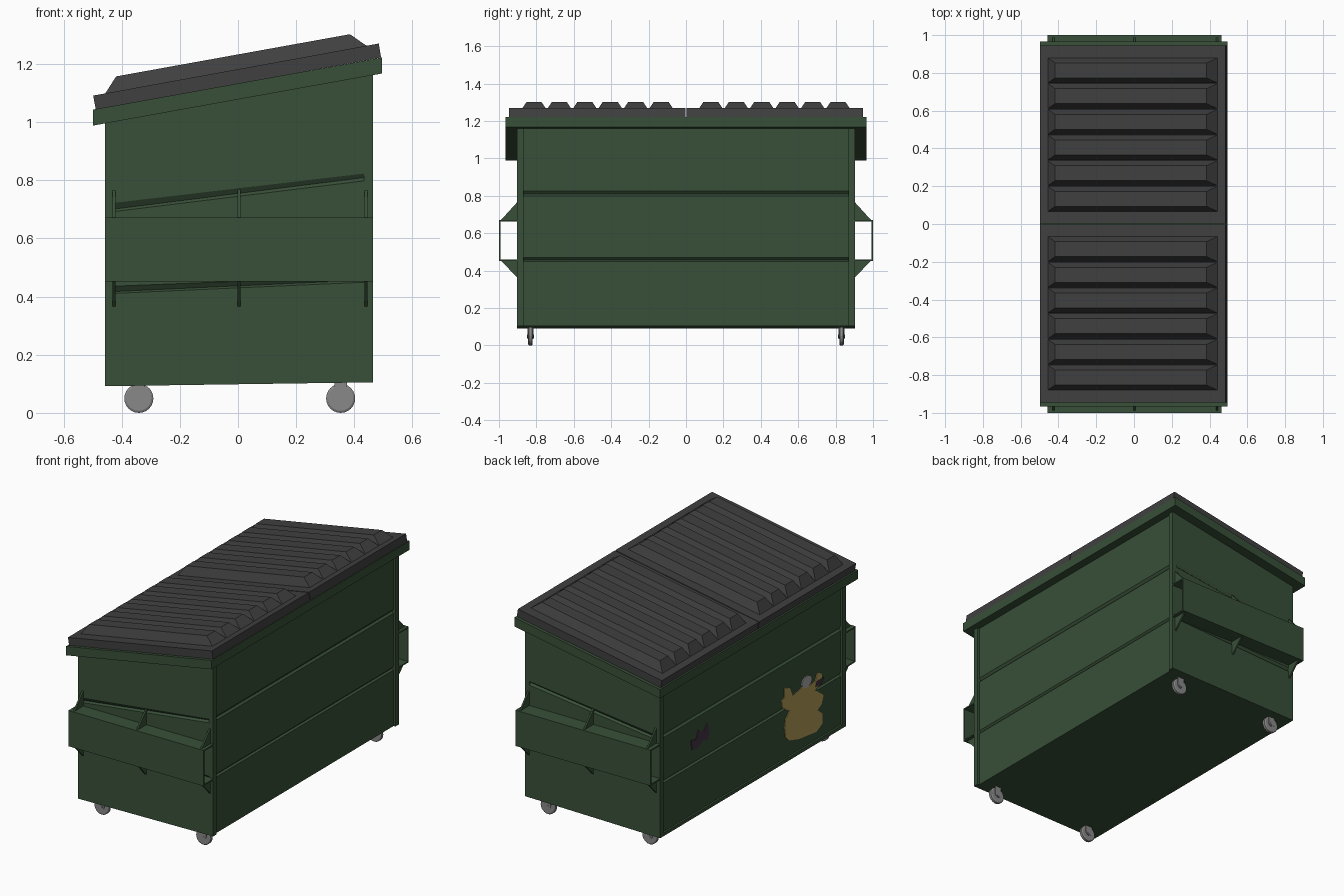
import bpy, bmesh
from math import pi, cos, sin

cube = bpy.data.objects.get("Cube")
if cube:
    bpy.data.objects.remove(cube, do_unlink=True)


def material(name, r, g, b):
    m = bpy.data.materials.new(name)
    m.use_nodes = True
    m.diffuse_color = (r, g, b, 1)
    m.node_tree.nodes["Principled BSDF"].inputs["Base Color"].default_value = (r, g, b, 1)
    return m


green = material("dark_green_paint", .04, .08, .04)
lid_grey = material("charcoal_plastic", .05, .05, .05)
steel = material("wheel_grey", .25, .25, .25)
ochre = material("ochre_paint", .44, .34, .1)
pale = material("pale_grey_paint", .4, .4, .4)
plum = material("plum_paint", .058, .035, .058)


def finish(name, bm, mat):
    bmesh.ops.recalc_face_normals(bm, faces=bm.faces)
    mesh = bpy.data.meshes.new(name)
    bm.to_mesh(mesh)
    bm.free()
    mesh.materials.append(mat)
    obj = bpy.data.objects.new(name, mesh)
    bpy.context.collection.objects.link(obj)
    return obj


def loft(name, rings, mat):
    """Skin equal-sized rings of points and cap both ends."""
    bm = bmesh.new()
    loops = [[bm.verts.new(p) for p in ring] for ring in rings]
    n = len(loops[0])
    for a, b in zip(loops, loops[1:]):
        for i in range(n):
            j = (i + 1) % n
            bm.faces.new((a[i], a[j], b[j], b[i]))
    bm.faces.new(loops[0])
    bm.faces.new(loops[-1])
    return finish(name, bm, mat)


def prism_y(name, xz, y0, y1, mat):
    return loft(name, [[(x, y, z) for x, z in xz] for y in (y0, y1)], mat)


def prism_x(name, yz, x0, x1, mat):
    return loft(name, [[(x, y, z) for y, z in yz] for x in (x0, x1)], mat)


def box(name, x0, x1, y0, y1, z0, z1, mat):
    return prism_y(name, [(x0, z0), (x1, z0), (x1, z1), (x0, z1)], y0, y1, mat)


# Body: stacked sloping rings with two pressed grooves
LEFT, RIGHT, END, RECESS = -.457, .464, .904, .012
levels = [(.092, .105, 0), (.41, .45, 0), (.417, .457, .012), (.435, .47, 0),
          (.69, .80, 0), (.70, .81, .012), (.72, .825, 0), (1.01, 1.17, 0)]
rings = []
for zl, zr, inset in levels:
    xl, xr, y = LEFT + RECESS + inset, RIGHT - RECESS - inset, END - inset
    rings.append([(xl, -y, zl), (xr, -y, zr), (xr, y, zr), (xl, y, zl)])
loft("body", rings, green)

# Corner posts and bottom ledge
for s, end in ((-1, "front"), (1, "back")):
    y0, y1 = sorted((s * .87, s * END))
    box(end + "_low_post", LEFT, LEFT + .03, y0, y1, .092, 1.01, green)
    box(end + "_high_post", RIGHT - .03, RIGHT, y0, y1, .105, 1.165, green)
box("bottom_ledge", LEFT, LEFT + .03, -END, END, .092, .112, green)

# Sloping rim
prism_y("rim", [(-.498, .988), (.495, 1.167), (.495, 1.222), (-.498, 1.043)],
        -.965, .965, green)

# Two lids, each with six raised ribs
lid_profile = [(-.489, 1.043), (.492, 1.222), (.484, 1.27), (-.498, 1.091)]


def on_lid(x):
    return 1.09 + (x + .498) * .1823


def rib(name, y):
    base, top = .067, .04
    loft(name, [
        [(-.457, y - base, on_lid(-.457)), (.443, y - base, on_lid(.443)),
         (.443, y + base, on_lid(.443)), (-.457, y + base, on_lid(-.457))],
        [(-.419, y - top, 1.157), (.385, y - top, 1.302),
         (.385, y + top, 1.302), (-.419, y + top, 1.157)]], lid_grey)


for s, end in ((-1, "front"), (1, "back")):
    prism_y(end + "_lid", lid_profile, s * .003, s * .946, lid_grey)
    for i in range(6):
        rib(f"{end}_lid_rib_{i + 1}", s * (.133 + i * .136))

# Fork pockets: open sleeves with triangular gussets
for s, end in ((-1, "front"), (1, "back")):
    wall, outer = s * (END - .005), s
    box(end + "_pocket_plate", LEFT, RIGHT, outer - s * .009, outer, .452, .672, green)
    for part, z in (("bottom", .452), ("top", .664)):
        box(f"{end}_pocket_{part}", LEFT, RIGHT, wall, outer, z, z + .008, green)
    for i, x in enumerate((-.427, .003, .44)):
        for part, z, tip in (("upper", .67, .77), ("lower", .454, .36)):
            prism_x(f"{end}_{part}_gusset_{i + 1}",
                    [(wall, z), (s * .99, z), (wall, tip)], x - .005, x + .005, green)


# Casters: bevelled wheel, hub and round-ended fork
def disc(name, x, y, z, profile, mat, sides=24):
    loft(name, [[(x + r * cos(2 * pi * i / sides), y + d, z + r * sin(2 * pi * i / sides))
                 for i in range(sides)] for d, r in profile], mat)


for x in (-.341, .353):
    for y in (-.832, .832):
        disc("wheel", x, y, .05, [(-.012, .043), (-.008, .05), (.008, .05), (.012, .043)], steel)
        disc("wheel_hub", x, y, .05, [(-.018, .01), (.018, .01)], steel, 12)
        arc = [(x - .022 * cos(pi * i / 8), .056 - .022 * sin(pi * i / 8)) for i in range(9)]
        fork = arc + [(x + .022, .105), (x - .022, .105)]
        for s in (-1, 1):
            prism_y("caster_fork", fork, y + s * .012, y + s * .016, steel)

# Painted figure and patch on the low side
FACE = LEFT + RECESS


def decal(name, yz, mat, lift=.004):
    prism_x(name, yz, FACE - lift, FACE + .001, mat)


decal("painted_figure", [
    (-.33, .24), (-.36, .21), (-.46, .18), (-.55, .17), (-.63, .16), (-.69, .19),
    (-.69, .25), (-.64, .29), (-.68, .31), (-.7, .36), (-.62, .42), (-.69, .45),
    (-.68, .5), (-.64, .52), (-.62, .48), (-.57, .47), (-.49, .49), (-.46, .48),
    (-.4, .47), (-.37, .53), (-.32, .55), (-.32, .49), (-.29, .48), (-.3, .43),
    (-.37, .39), (-.33, .35), (-.32, .3)], ochre)
decal("painted_head", [(-.535 + .05 * cos(pi * i / 8), .505 + .035 * sin(pi * i / 8))
                       for i in range(16)], pale, .006)
decal("painted_hand", [(-.62, .44), (-.68, .44), (-.7, .47), (-.63, .47)], plum, .006)
decal("painted_patch", [
    (.58, .51), (.59, .57), (.54, .56), (.52, .61), (.47, .58), (.43, .62),
    (.41, .56), (.43, .51), (.48, .53), (.53, .5)], plum)
